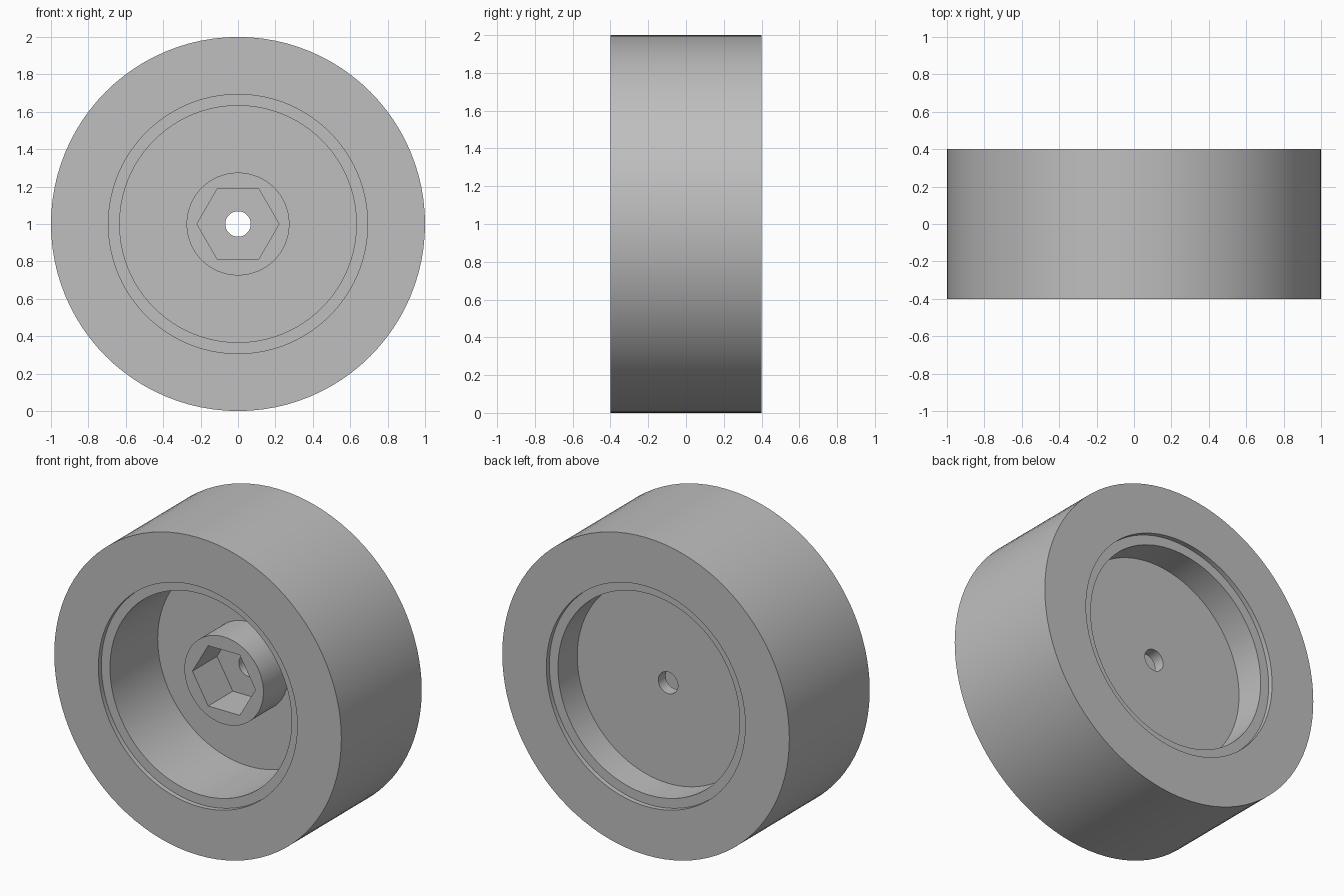
import bpy
import bmesh
from math import cos, sin, pi, radians

SEGMENTS = 96

cube = bpy.data.objects.get("Cube")
if cube:
    bpy.data.objects.remove(cube, do_unlink=True)

# Plain grey for the whole wheel
grey = bpy.data.materials.new("plain_grey")
grey.use_nodes = True
colour = (0.52, 0.52, 0.52, 1)
grey.diffuse_color = colour
grey.node_tree.nodes["Principled BSDF"].inputs["Base Color"].default_value = colour

# Main dimensions
half_width = 0.4
tyre_r, lip_r, recess_r = 1.0, 0.693, 0.633
hub_r, hex_flat, bore_r = 0.275, 0.19, 0.068
lip_depth = 0.03
hub_front, web_front, web_back = -0.14, 0.105, 0.178


def hex_radius(angle):
    """Radius of a flat-topped hexagon in the given direction."""
    return hex_flat / cos(angle % (pi / 3) - pi / 6)


def ring(bm, radius, y):
    """Loop of vertices around the axle; radius is a number or a function."""
    loop = []
    for i in range(SEGMENTS):
        a = 2 * pi * i / SEGMENTS
        r = radius(a) if callable(radius) else radius
        loop.append(bm.verts.new((r * cos(a), y, 1 + r * sin(a))))
    return loop


# Closed cross-section: tread, stepped front recess, hub, hex socket, bore, back recess
profile = [
    (tyre_r, half_width), (tyre_r, -half_width),
    (lip_r, -half_width), (lip_r, -half_width + lip_depth),
    (recess_r, -half_width + lip_depth), (recess_r, web_front),
    (hub_r, web_front), (hub_r, hub_front),
    (hex_radius, hub_front), (hex_radius, web_front),
    (bore_r, web_front), (bore_r, web_back),
    (recess_r, web_back), (recess_r, half_width - lip_depth),
    (lip_r, half_width - lip_depth), (lip_r, half_width),
]

bm = bmesh.new()
rings = [ring(bm, r, y) for r, y in profile]
for a, b in zip(rings, rings[1:] + rings[:1]):
    for i in range(SEGMENTS):
        j = (i + 1) % SEGMENTS
        bm.faces.new((a[i], a[j], b[j], b[i]))
bmesh.ops.recalc_face_normals(bm, faces=bm.faces)

mesh = bpy.data.meshes.new("wheel")
bm.to_mesh(mesh)
bm.free()
mesh.materials.append(grey)
wheel = bpy.data.objects.new("wheel", mesh)
bpy.context.collection.objects.link(wheel)

# Smooth round walls with sharp edges
bpy.ops.object.select_all(action="DESELECT")
wheel.select_set(True)
bpy.context.view_layer.objects.active = wheel
bpy.ops.object.shade_smooth_by_angle(angle=radians(30))
